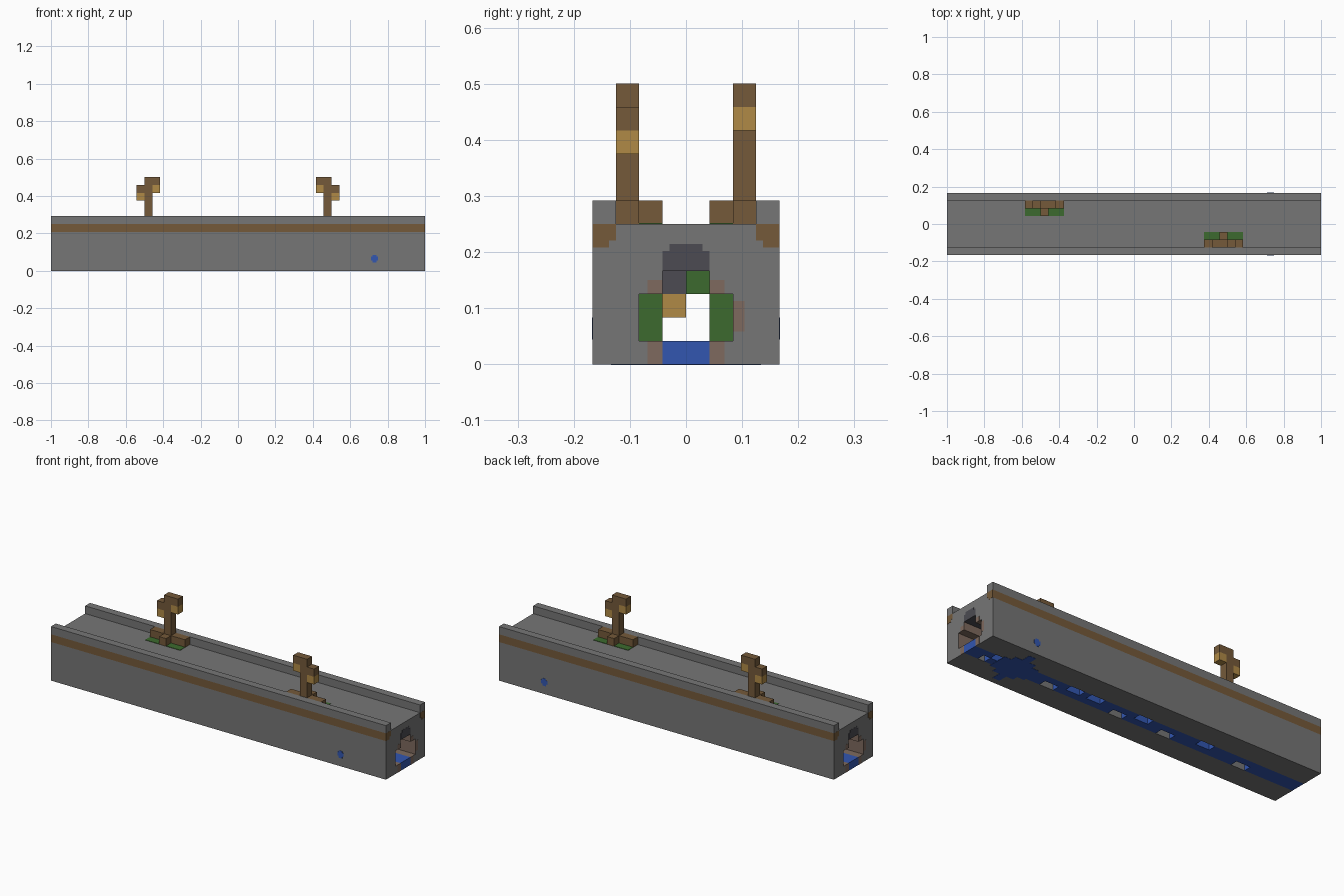
import bpy, bmesh
from mathutils import Vector

if "Cube" in bpy.data.objects:
    bpy.data.objects.remove(bpy.data.objects["Cube"])

U = 1 / 24   # edge length of one block
T = 0.05     # plate thickness in blocks


def material(name, *rgb):
    col = [((c / 255 + 0.055) / 1.055) ** 2.4 for c in rgb] + [1]
    m = bpy.data.materials.new(name)
    m.use_nodes = True
    m.diffuse_color = col
    m.node_tree.nodes["Principled BSDF"].inputs["Base Color"].default_value = col
    return m


GREY = material("grey stone", 118, 118, 118)
BROWN = material("brown wood", 117, 90, 58)
GOLD = material("lamp gold", 176, 138, 70)
GREEN = material("leaf green", 60, 106, 46)
BLUE = material("water blue", 50, 86, 176)
DARK = material("dark stone", 76, 75, 82)
TAN = material("tan stone", 126, 106, 94)


def finish(name, bm, *mats):
    bmesh.ops.recalc_face_normals(bm, faces=bm.faces)
    me = bpy.data.meshes.new(name)
    bm.to_mesh(me)
    bm.free()
    for m in mats:
        me.materials.append(m)
    ob = bpy.data.objects.new(name, me)
    bpy.context.collection.objects.link(ob)
    return ob


def boxes(name, mat, spans, s=1):
    """Boxes given as (x0, x1, y0, y1, z0, z1) in blocks; s=-1 turns them half round."""
    bm = bmesh.new()
    for x0, x1, y0, y1, z0, z1 in spans:
        mid = Vector((s * (x0 + x1), s * (y0 + y1), z0 + z1)) * U / 2
        size = Vector((x1 - x0, y1 - y0, z1 - z0)) * U
        for v in bmesh.ops.create_cube(bm, size=1)["verts"]:
            v.co = v.co * size + mid
    return finish(name, bm, mat)


# Bridge body: one cross-section with deck, kerbs, stripes and tunnel
half = [(1, 4), (1, 3), (2, 3), (2, 1), (1, 1), (1, 0), (4, 0),
        (4, 5), (4, 6), (4, 7), (3, 7), (3, 6)]
profile = half + [(-y, z) for y, z in reversed(half)]
bm = bmesh.new()
cap = bm.faces.new([bm.verts.new((-1, y * U, z * U)) for y, z in profile])
new = bmesh.ops.extrude_face_region(bm, geom=[cap], use_keep_orig=True)["geom"]
bmesh.ops.translate(bm, vec=(2, 0, 0),
                    verts=[g for g in new if isinstance(g, bmesh.types.BMVert)])
for f in bm.faces:
    c = f.calc_center_median() / U
    if abs(c.x) > 1:
        continue
    if abs(c.y) > 3.9 and 5 < c.z < 6:
        f.material_index = 1
    elif abs(c.y) < 2.1 and 3.9 < c.z < 4.1:
        f.material_index = 2
    elif abs(c.y) < 2.1 and 0.9 < c.z < 3.9:
        f.material_index = 3
finish("bridge_body", bm, GREY, BROWN, DARK, TAN)

# Painted stones and stripe ends around both tunnel mouths
for s, side in ((1, "left"), (-1, "right")):
    e0, e1 = 24 - T / 2, 24 + T / 2
    boxes(side + "_stripe_ends", BROWN,
          [(e0, e1, y, y + 1, 5.3, 6) for y in (-4, 3)]
          + [(e0, e1, y, y + 0.7, 5, 5.3) for y in (-4, 3.3)], s)
    boxes(side + "_keystone", DARK,
          [(e0, e1, -1, 1, 4, 4.85), (e0, e1, -0.7, 0.7, 4.85, 5.15)], s)
    boxes(side + "_mouth_stones", TAN,
          [(e0, e1, y, y + 0.65, z, z + h)
           for y in (1, -1.65) for z, h in ((0, 1), (3, 0.6))]
          + [(e0, e1, 2, 2.5, 1.4, 2.7)], s)

# Water channel in two rows, with gaps open to the tunnel
gaps = {-1: [(-17, -15), (-6, -4), (1, 3), (11, 13), (21, 22)],
        0: [(-11, -9), (-2, 0), (5, 7), (8, 10), (19, 21)]}
water = []
for row, holes in gaps.items():
    start = -24
    for a, b in holes + [(24, 24)]:
        water.append((start, a, row, row + 1, 0, 1))
        start = b
boxes("water_channel", BLUE, water)

# Drain: pool below and outlets on both long sides
boxes("drain_pool", BLUE, [(17, 18, -3.2, 3.2, -T / 2, T / 2),
                           (16, 19, -2, 2, -T / 2, T / 2),
                           (15, 20, -1.3, 1.3, -T / 2, T / 2)])
for y, side in ((-4, "front"), (4, "back")):
    boxes(side + "_drain_outlet", BLUE,
          [(17.05, 17.95, y - T / 2, y + T / 2, 1.3, 1.8),
           (17.25, 17.75, y - T / 2, y + T / 2, 1.05, 2.0)])

# Plants and hanging lantern inside the tunnel
boxes("tunnel_plants", GREEN,
      [(x, x + 1, 1, 2, 1, 3) for x in (-15, -3, 8)]
      + [(x, x + 1, -2, -1, 1, 3) for x in (-9, 5, 15)]
      + [(7, 8, 0, 1, 3, 4)])
boxes("tunnel_lantern_mount", DARK, [(0, 1, -1, 0, 3, 4)])
boxes("tunnel_lantern", GOLD, [(0, 1, -1, 0, 2, 3)])

# Lamp posts with their bench bases and grass, turned half round for the front
for s, side in ((1, "back"), (-1, "front")):
    boxes(side + "_lamp_base", BROWN,
          [(-14, -9, 2, 3, 6, 7), (-12, -11, 1, 2, 6, 7)], s)
    boxes(side + "_lamp_post", BROWN, [(-12, -11, 2, 3, 7, 12)], s)
    boxes(side + "_lamp_arms", BROWN,
          [(-11, -10, 2, 3, 11, 12), (-13, -12, 2, 3, 10, 11)], s)
    boxes(side + "_lamps", GOLD,
          [(-11, -10, 2, 3, 10, 11), (-13, -12, 2, 3, 9, 10)], s)
    boxes(side + "_grass", GREEN, [(-14, -9, 1, 2, 6 - T, 6 + T)], s)
